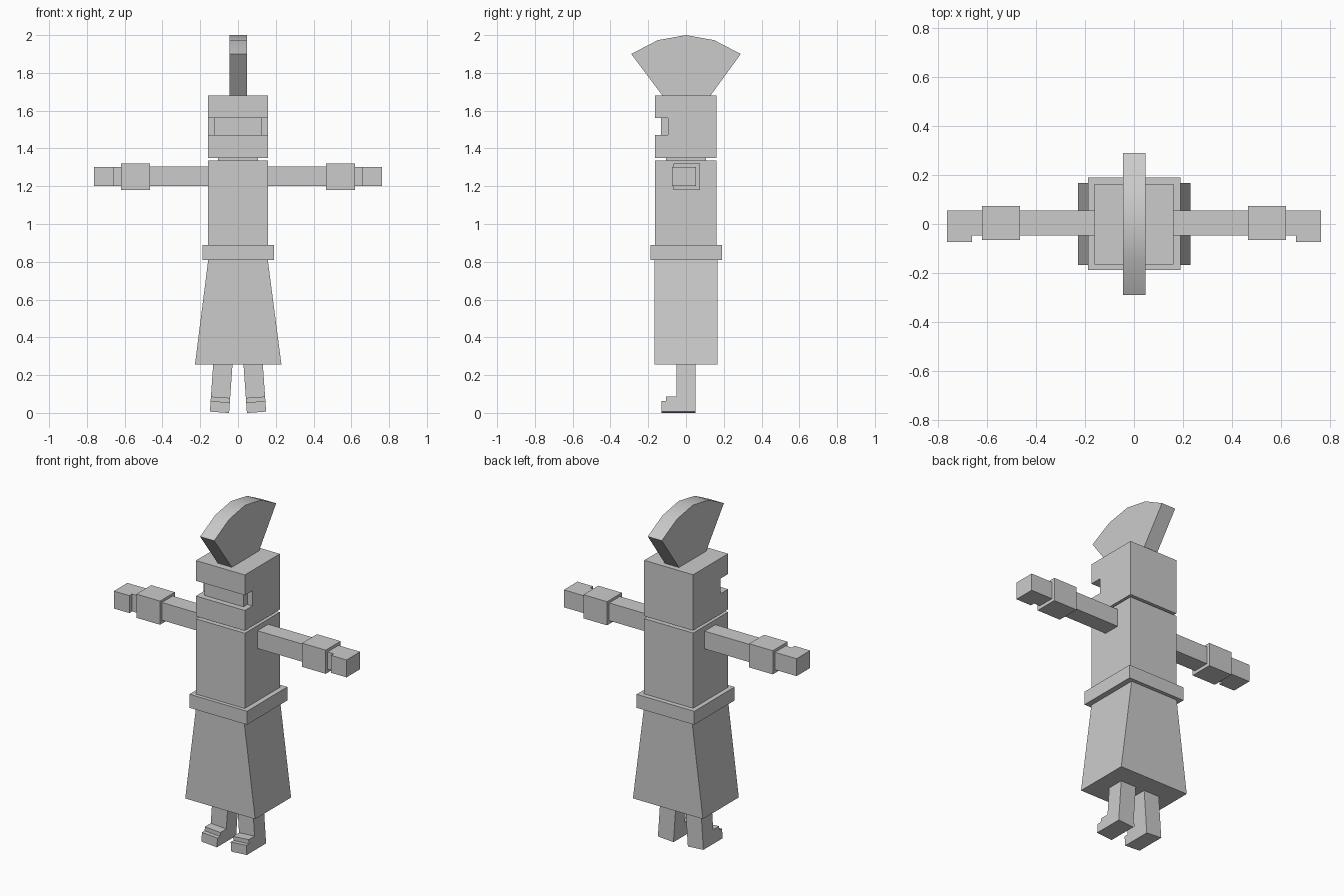
import bpy, bmesh, math
from mathutils import Matrix, Vector

if "Cube" in bpy.data.objects:
    bpy.data.objects.remove(bpy.data.objects["Cube"])

grey = bpy.data.materials.new("plain grey")
grey.diffuse_color = (0.6, 0.6, 0.6, 1)
grey.use_nodes = True
grey.node_tree.nodes["Principled BSDF"].inputs["Base Color"].default_value = grey.diffuse_color


def finish(name, bm):
    bmesh.ops.recalc_face_normals(bm, faces=bm.faces)
    me = bpy.data.meshes.new(name)
    bm.to_mesh(me)
    bm.free()
    me.materials.append(grey)
    ob = bpy.data.objects.new(name, me)
    bpy.context.collection.objects.link(ob)
    return ob


def prism(name, pts, lo, hi, place, matrix=None):
    """Extrude a 2D outline from lo to hi; place maps (u, v, depth) to xyz."""
    bm = bmesh.new()
    a = [bm.verts.new(place(u, v, lo)) for u, v in pts]
    b = [bm.verts.new(place(u, v, hi)) for u, v in pts]
    bm.faces.new(a)
    bm.faces.new(b[::-1])
    n = len(pts)
    for i in range(n):
        j = (i + 1) % n
        bm.faces.new((a[i], b[i], b[j], a[j]))
    if matrix:
        bm.transform(matrix)
    return finish(name, bm)


def along_x(u, v, d):
    return (d, u, v)


def along_y(u, v, d):
    return (u, d, v)


def along_z(u, v, d):
    return (u, v, d)


def box(name, x, y, z):
    x = sorted(x)
    return prism(name, [(x[0], y[0]), (x[1], y[0]), (x[1], y[1]), (x[0], y[1])],
                 z[0], z[1], along_z)


# Head with an eye band recessed around the front and the front corners
head = box("head", (-0.16, 0.16), (-0.165, 0.162), (1.35, 1.68))
band = [(-0.3, -0.3), (0.3, -0.3), (0.3, -0.095), (0.128, -0.095),
        (0.128, -0.132), (-0.128, -0.132), (-0.128, -0.095), (-0.3, -0.095)]
cutter = prism("eye_band_cutter", band, 1.47, 1.56, along_z)
cutter.hide_render = True
cutter.hide_set(True)
cut = head.modifiers.new("eye band", 'BOOLEAN')
cut.operation = 'DIFFERENCE'
cut.solver = 'EXACT'
cut.object = cutter

# Fan-shaped crest with a smooth top arc
crest = prism("crest", [(-0.125, 1.68), (-0.29, 1.9), (-0.15, 1.973), (0, 2.0),
                        (0.15, 1.973), (0.29, 1.9), (0.13, 1.68)],
              -0.045, 0.047, along_x)
bpy.context.view_layer.objects.active = crest
crest.select_set(True)
bpy.ops.object.shade_smooth_by_angle(angle=math.radians(30))

# Body
box("neck", (-0.105, 0.105), (-0.105, 0.105), (1.33, 1.355))
box("torso", (-0.16, 0.16), (-0.165, 0.162), (0.85, 1.335))
box("belt", (-0.187, 0.19), (-0.187, 0.19), (0.81, 0.89))
prism("skirt", [(-0.228, 0.255), (0.23, 0.255), (0.157, 0.815), (-0.157, 0.815)],
      -0.168, 0.168, along_y)

# Leg side outline with a two-step shoe
leg_outline = [(-0.05, 0.275), (0.05, 0.275), (0.05, 0.0), (-0.13, 0.0),
               (-0.13, 0.056), (-0.105, 0.056), (-0.105, 0.08), (-0.05, 0.08)]

for side, label in ((-1, "left"), (1, "right")):
    # Arm, cuff and hand with forward-bent fingers
    box(label + "_arm", (side * 0.15, side * 0.48), (-0.047, 0.054), (1.2, 1.305))
    box(label + "_cuff", (side * 0.465, side * 0.62), (-0.065, 0.074), (1.18, 1.32))
    prism(label + "_hand", [(side * 0.61, 0.054), (side * 0.762, 0.054),
                            (side * 0.762, -0.073), (side * 0.66, -0.073),
                            (side * 0.66, -0.047), (side * 0.61, -0.047)],
          1.2, 1.303, along_z)
    # Leg leaning slightly outward
    lean = (Matrix.Translation(Vector((side * 0.098, 0, 0.003)))
            @ Matrix.Rotation(side * math.radians(-4), 4, 'Y'))
    prism(label + "_leg", leg_outline, -0.051, 0.051, along_x, lean)
